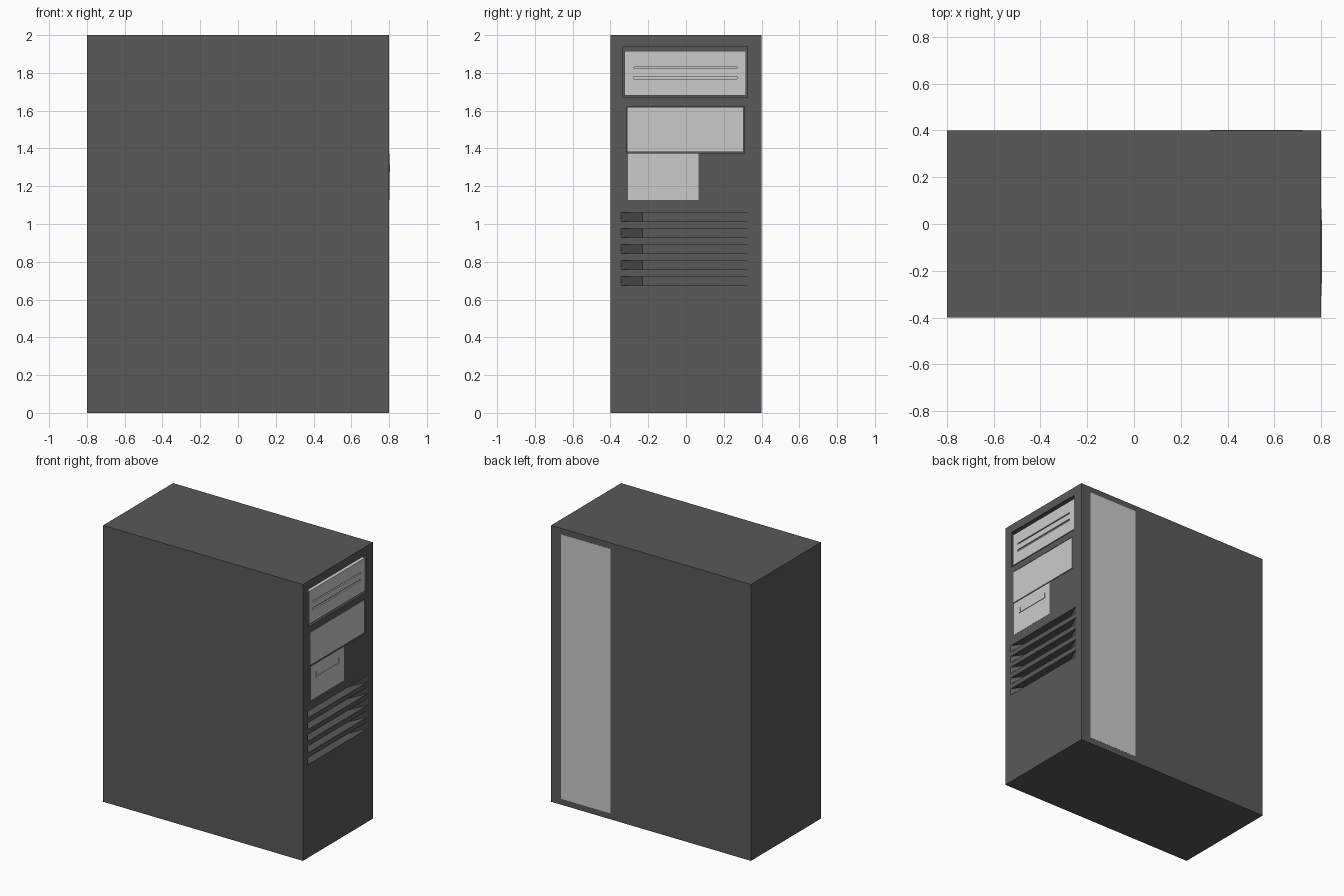
import bpy, bmesh

if "Cube" in bpy.data.objects:
    bpy.data.objects.remove(bpy.data.objects["Cube"])

dark = bpy.data.materials.new("dark_casing")
dark.diffuse_color = (0.1, 0.1, 0.1, 1)
dark.use_nodes = True
dark.node_tree.nodes["Principled BSDF"].inputs["Base Color"].default_value = dark.diffuse_color


def add_box(bm, x, y, z):
    """Add an axis-aligned box given (min, max) ranges."""
    geo = bmesh.ops.create_cube(bm, size=1)
    for v in geo["verts"]:
        v.co = [r[0] if c < 0 else r[1] for c, r in zip(v.co, (x, y, z))]


def add_vent(bm, z0, z1, depth=0.08):
    """Add a slot with slanted ends, cutting in from the +x face."""
    outline = [(0.8, -0.344), (0.85, -0.344), (0.85, 0.344), (0.8, 0.344),
               (0.8 - depth, 0.16), (0.8 - depth, -0.23)]
    face = bm.faces.new([bm.verts.new((x, y, z0)) for x, y in outline])
    ext = bmesh.ops.extrude_face_region(bm, geom=[face])["geom"]
    for v in ext:
        if isinstance(v, bmesh.types.BMVert):
            v.co.z = z1


def finish(bm, name, mat=None):
    bmesh.ops.recalc_face_normals(bm, faces=bm.faces)
    mesh = bpy.data.meshes.new(name)
    bm.to_mesh(mesh)
    bm.free()
    ob = bpy.data.objects.new(name, mesh)
    bpy.context.collection.objects.link(ob)
    if mat:
        mesh.materials.append(mat)
    return ob


def boxes(name, ranges, mat=None):
    bm = bmesh.new()
    for r in ranges:
        add_box(bm, *r)
    return finish(bm, name, mat)


def cut(ob, cutter):
    mod = ob.modifiers.new("cut", "BOOLEAN")
    mod.operation = "DIFFERENCE"
    mod.solver = "EXACT"
    mod.object = cutter
    cutter.hide_render = True
    cutter.hide_set(True)


# casing with drive bays and five vent slots cut into the +x face
casing = boxes("casing", [((-0.8, 0.8), (-0.4, 0.4), (0, 2))], dark)
bm = bmesh.new()
add_box(bm, (0.76, 0.85), (-0.337, 0.325), (1.67, 1.94))
add_box(bm, (0.79, 0.85), (-0.314, 0.309), (1.376, 1.622))
for i in range(5):
    zc = 1.036 - i * 0.0843
    add_vent(bm, zc - 0.024, zc + 0.024)
cut(casing, finish(bm, "casing_cutter", dark))

# top drive cover with two long grooves
top_drive = boxes("top_drive_cover", [((0.755, 0.795), (-0.325, 0.318), (1.68, 1.917))])
cut(top_drive, boxes("groove_cutter", [
    ((0.785, 0.85), (-0.275, 0.27), (1.823, 1.831)),
    ((0.785, 0.85), (-0.275, 0.27), (1.768, 1.782))]))

# plain middle cover and small lower cover
boxes("middle_drive_cover", [((0.785, 0.8), (-0.312, 0.304), (1.382, 1.62))])
boxes("lower_drive_cover", [((0.78, 0.801), (-0.307, 0.066), (1.128, 1.372))])

# thin U-shaped pull on the lower cover
boxes("lower_drive_pull", [
    ((0.798, 0.805), (-0.254, 0.018), (1.274, 1.28)),
    ((0.798, 0.805), (-0.254, -0.24), (1.28, 1.314)),
    ((0.798, 0.805), (0.004, 0.018), (1.28, 1.314))])

# pale strip on the back side
boxes("side_strip", [((0.325, 0.72), (0.39, 0.401), (0.043, 1.957))])
